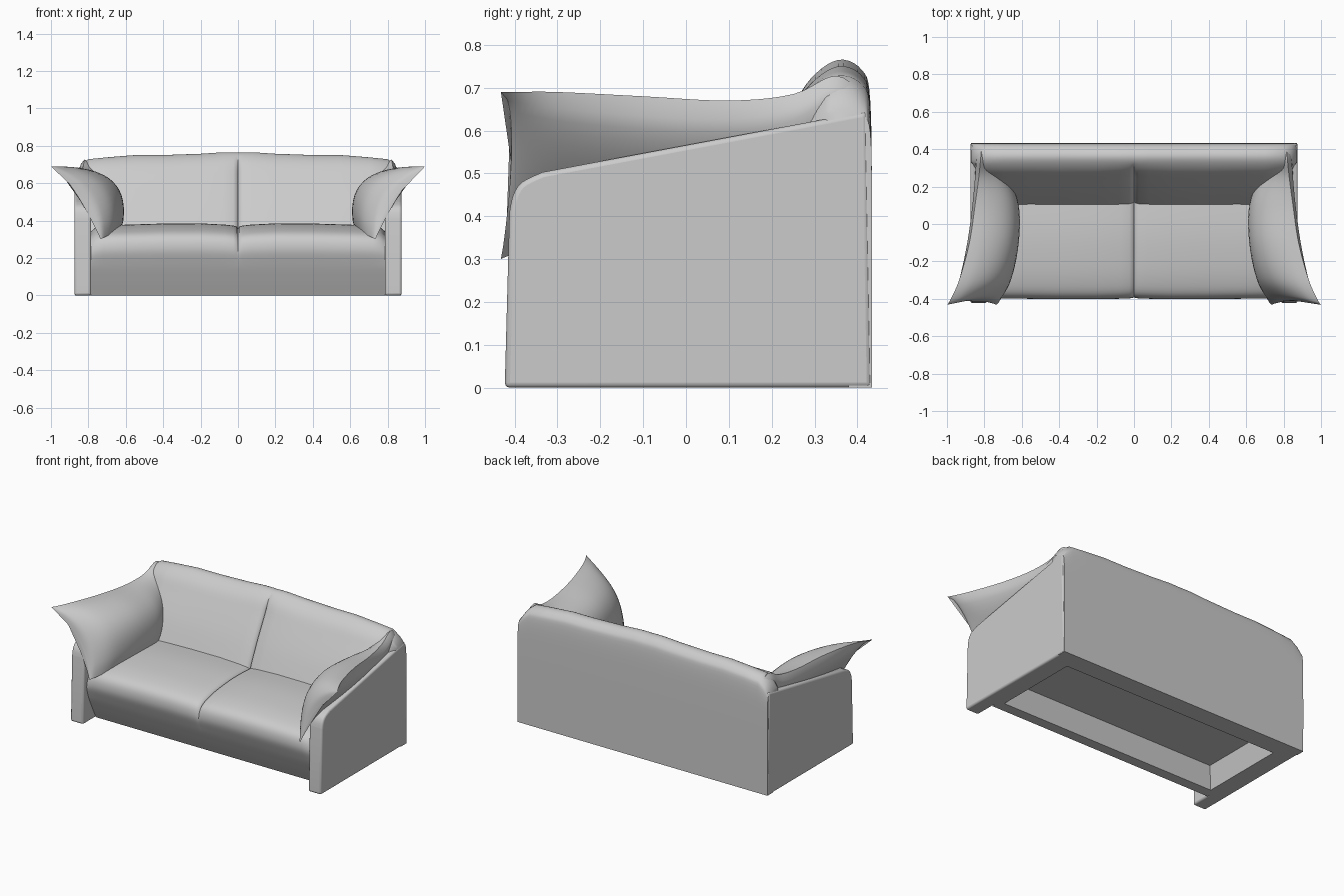
import bpy, bmesh
from math import sin, pi, radians

cube = bpy.data.objects.get("Cube")
if cube:
    bpy.data.objects.remove(cube, do_unlink=True)

leather = bpy.data.materials.new("grey leather")
leather.use_nodes = True
GREY = (0.6, 0.6, 0.6, 1)
leather.diffuse_color = GREY
leather.node_tree.nodes["Principled BSDF"].inputs["Base Color"].default_value = GREY


def spline(keys, steps):
    """Smooth curve through key points of any dimension."""
    out = []
    for i in range(len(keys) - 1):
        a, b = keys[max(i - 1, 0)], keys[i]
        c, d = keys[i + 1], keys[min(i + 2, len(keys) - 1)]
        for s in range(steps):
            t = s / steps
            out.append(tuple(
                q + t * (r - p) / 2 + t * t * (p - 2.5 * q + 2 * r - w / 2)
                + t ** 3 * (1.5 * (q - r) + (w - p) / 2)
                for p, q, r, w in zip(a, b, c, d)))
    return out + [tuple(keys[-1])]


def finish(name, bm, angle=40):
    bmesh.ops.recalc_face_normals(bm, faces=bm.faces)
    mesh = bpy.data.meshes.new(name)
    bm.to_mesh(mesh)
    bm.free()
    ob = bpy.data.objects.new(name, mesh)
    bpy.context.collection.objects.link(ob)
    mesh.materials.append(leather)
    bpy.ops.object.select_all(action="DESELECT")
    ob.select_set(True)
    bpy.context.view_layer.objects.active = ob
    bpy.ops.object.shade_smooth_by_angle(angle=radians(angle))
    return ob


def loft(name, rings, angle=40):
    """Skin closed rings of equal length and cap both ends."""
    bm = bmesh.new()
    rows = [[bm.verts.new(p) for p in ring] for ring in rings]
    n = len(rows[0])
    for a, b in zip(rows, rows[1:]):
        for i in range(n):
            j = (i + 1) % n
            bm.faces.new((a[i], a[j], b[j], b[i]))
    bm.faces.new(rows[0])
    bm.faces.new(rows[-1])
    return finish(name, bm, angle)


def mirrored(half):
    """Full list of (x, ...) stations from the right-hand half."""
    return [(-s[0],) + s[1:] for s in reversed(half[1:])] + half


# Seat: two cushions with a centre seam and a front that curls under
seat_top = spline([(-0.295, 0.0), (-0.335, 0.08), (-0.376, 0.17), (-0.4, 0.25),
                   (-0.378, 0.318), (-0.29, 0.354), (-0.15, 0.374), (0.0, 0.38), (0.2, 0.37)], 5)
seat_profile = seat_top + [(0.3, 0.15), (-0.24, 0.15), (-0.26, 0.0)]
seat_stations = [(0.0, 0.06), (0.006, 0.035), (0.025, 0.018), (0.07, 0.004), (0.2, -0.014),
                 (0.4, -0.012), (0.6, 0.005), (0.72, 0.015), (0.76, 0.04), (0.785, 0.1)]
rings = []
for x, d in mirrored(seat_stations):
    rings.append([(x, y * (1 - d * 0.5 * min(max(z - 0.15, 0) / 0.15, 1)),
                   z - d * max(z - 0.15, 0) * 1.6) for y, z in seat_profile])
loft("seat", rings, 50)

# Backrest: sloped front, rolled top, flat rear, seam fading towards the top
back_front = spline([(0.085, 0.33), (0.16, 0.49), (0.235, 0.63), (0.29, 0.72), (0.355, 0.765),
                     (0.41, 0.742), (0.43, 0.67), (0.434, 0.4), (0.434, 0.0)], 5)
back_profile = back_front + [(0.38, 0.0), (0.36, 0.2)]
# Stations: x, seam inset, top height
back_stations = [(0.0, 0.025, 0.764), (0.006, 0.013, 0.764), (0.025, 0.005, 0.765),
                 (0.08, 0.0, 0.765), (0.2, -0.004, 0.757), (0.4, -0.004, 0.75),
                 (0.55, 0.0, 0.75), (0.7, 0.0, 0.738), (0.8, 0.01, 0.728),
                 (0.84, 0.03, 0.695), (0.872, 0.08, 0.65)]
rings = []
for x, d, top in mirrored(back_stations):
    ring = []
    for y, z in back_profile:
        drop = max(z - 0.5, 0) / 0.265
        push = d * max(0, min((0.33 - y) / 0.08, 1)) if z > 0.3 else 0
        ring.append((x, y + push, z - (0.765 - top) * drop))
    rings.append(ring)
loft("backrest", rings, 50)

# Base frame with a sloped recess underneath
bm = bmesh.new()
bmesh.ops.create_cube(bm, size=1)
for v in bm.verts:
    v.co = (v.co.x * 1.62, v.co.y * 0.7 + 0.07, v.co.z * 0.2 + 0.1)
under = min(bm.faces, key=lambda f: f.calc_center_median().z)
bmesh.ops.inset_region(bm, faces=[under], thickness=0.08)
for v in under.verts:
    v.co.y = 0.315 if v.co.y > 0 else -0.23
bmesh.ops.inset_region(bm, faces=[under], thickness=0.05)
for v in under.verts:
    v.co.z = 0.13
finish("base_frame", bm, 20)

# Side panels: rounded front corner and sloped top
panel_outline = ([(0.434, 0.0), (-0.423, 0.0)]
                 + spline([(-0.412, 0.41), (-0.403, 0.45), (-0.382, 0.48), (-0.335, 0.503)], 4)
                 + [(0.422, 0.645)])
for side, label in ((1, "left"), (-1, "right")):
    panel = loft(label + "_side_panel",
                 [[(side * x, y, z) for y, z in panel_outline] for x in (0.785, 0.875)])
    bevel = panel.modifiers.new("soft edges", "BEVEL")
    bevel.width = 0.012
    bevel.segments = 3
    bevel.limit_method = "ANGLE"

# Arm pillows: y, top edge x z, bottom edge x z, inner bulge, outer bulge
# (a negative outer bulge swells away from the seat)
arm_keys = [(-0.432, 1.0, 0.69, 0.735, 0.3, 0.04, 0.03),
            (-0.405, 0.982, 0.69, 0.715, 0.31, 0.085, 0.008),
            (-0.3, 0.935, 0.69, 0.665, 0.335, 0.115, -0.035),
            (-0.1, 0.88, 0.68, 0.632, 0.35, 0.125, -0.06),
            (0.1, 0.85, 0.67, 0.63, 0.36, 0.108, -0.06),
            (0.25, 0.83, 0.685, 0.69, 0.4, 0.075, -0.055),
            (0.35, 0.82, 0.728, 0.74, 0.47, 0.045, -0.045),
            (0.42, 0.815, 0.68, 0.77, 0.55, 0.015, -0.02)]
STEPS = 14
for side, label in ((1, "left"), (-1, "right")):
    rings = []
    for y, tx, tz, bx, bz, inner, outer in spline(arm_keys, 5):
        length = ((tx - bx) ** 2 + (tz - bz) ** 2) ** 0.5
        nx, nz = -(tz - bz) / length, (tx - bx) / length
        front = max(0, (-0.2 - y) / 0.23)
        ring = []
        for k in range(2 * STEPS):
            on_inside = k <= STEPS
            t = k / STEPS if on_inside else 2 - k / STEPS
            # the outer swell sits nearer the top edge
            arch = max(sin(pi * (t if on_inside else t ** 0.65)), 0) ** 0.8
            b = (inner if on_inside else outer) * arch
            ring.append((side * (tx + (bx - tx) * t + nx * b),
                         y + 0.025 * arch * front,
                         tz + (bz - tz) * t + nz * b))
        rings.append(ring)
    loft(label + "_arm_pillow", rings, 60)
